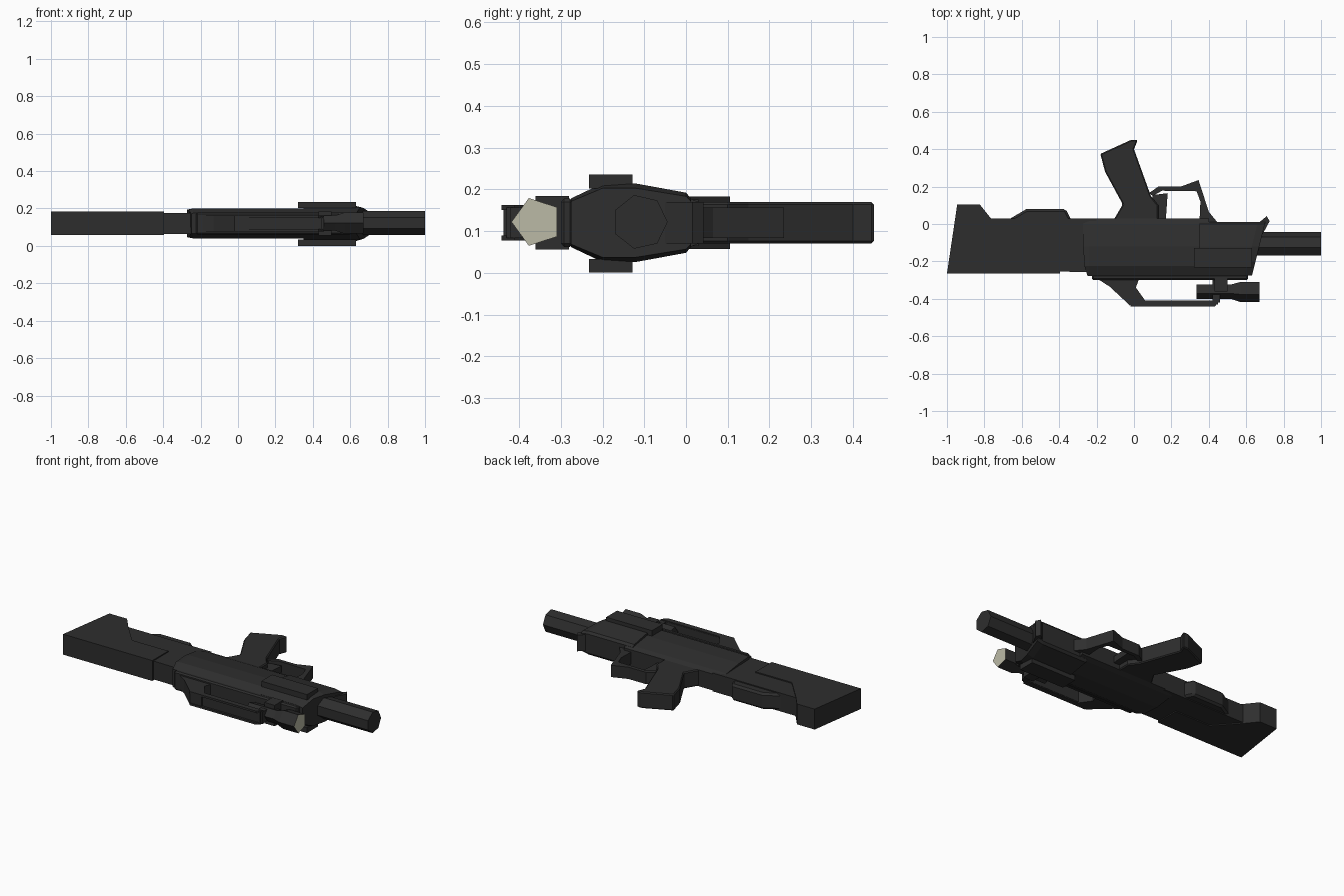
import bpy, bmesh, math

if "Cube" in bpy.data.objects:
    bpy.data.objects.remove(bpy.data.objects["Cube"])

ZC = 0.12  # mid-plane of the rifle, which lies on its side


def material(name, rgb):
    m = bpy.data.materials.new(name)
    m.diffuse_color = (*rgb, 1)
    m.use_nodes = True
    m.node_tree.nodes["Principled BSDF"].inputs["Base Color"].default_value = m.diffuse_color
    return m


GUNMETAL = material("dark gunmetal", (0.027, 0.027, 0.027))
LENS = material("pale lens", (0.5, 0.49, 0.38))


def finish(name, bm):
    bmesh.ops.recalc_face_normals(bm, faces=bm.faces)
    me = bpy.data.meshes.new(name)
    bm.to_mesh(me)
    bm.free()
    me.materials.append(GUNMETAL)
    ob = bpy.data.objects.new(name, me)
    bpy.context.collection.objects.link(ob)
    return ob


def loft(name, rings):
    """Skin a list of equal-length rings and cap both ends."""
    bm = bmesh.new()
    vs = [[bm.verts.new(p) for p in r] for r in rings]
    n = len(vs[0])
    for a, b in zip(vs, vs[1:]):
        for i in range(n):
            j = (i + 1) % n
            bm.faces.new((a[i], a[j], b[j], b[i]))
    bm.faces.new(vs[0])
    bm.faces.new(vs[-1])
    return finish(name, bm)


def plate(name, profile, half, bevel=0.0, zc=ZC):
    """Extrude an x/y outline symmetrically in z."""
    ob = loft(name, [[(x, y, zc + s * half) for x, y in profile] for s in (-1, 1)])
    if bevel:
        mod = ob.modifiers.new("chamfer", 'BEVEL')
        mod.width, mod.segments = bevel, 1
        mod.limit_method, mod.angle_limit = 'ANGLE', math.radians(50)
    return ob


def box(x0, x1, y0, y1):
    return [(x0, y0), (x1, y0), (x1, y1), (x0, y1)]


def section(half_profile, xs):
    """Mirrored y/z cross-section; xs gives x for each y."""
    pts = [(y, h) for y, h in half_profile] + [(y, -h) for y, h in reversed(half_profile)]
    return [(xs(y), y, ZC + h) for y, h in pts]


def tube(name, cy, stations, sides, start):
    rings = []
    for x, r in stations:
        rings.append([(x, cy + r * math.cos(start + 2 * math.pi * i / sides),
                       ZC + 0.002 + r * math.sin(start + 2 * math.pi * i / sides))
                      for i in range(sides)])
    return loft(name, rings)


# Stock: thick butt, thinner inner comb and cheek rest
plate("butt_stock", [(-1, -.265), (-.945, .105), (-.825, .105), (-.765, .03),
                     (-.64, -.11), (-.395, -.11), (-.395, -.265)], .0625)
plate("stock_core", [(-.8, -.25), (-.8, .03), (-.2, .03), (-.2, -.257)], .056)
plate("cheek_rest", [(-.68, .0), (-.66, .03), (-.575, .08), (-.365, .08),
                     (-.34, .03), (-.34, .0)], .05, .012)

# Receiver with faceted sides
rear = [(-.278, .055), (-.225, .08), (-.12, .08), (.0, .062), (.03, .05)]
loft("receiver", [section([(y, h * .92) for y, h in rear], lambda y: -.272 + .3 * max(0, -.2 - y)),
                  section(rear, lambda y: -.24), section(rear, lambda y: .4)])
fore = [(-.276, .058), (-.2, .094), (-.12, .094), (.0, .072), (.012, .058)]
slant = lambda y: .70 + .25 * y
loft("fore_end", [section(fore, lambda y: .35), section(fore, lambda y: slant(y) - .04),
                  section([(y, h * .88) for y, h in fore], slant)])
plate("front_lug", [(.62, -.05), (.69, -.05), (.725, .015), (.71, .042), (.665, .005), (.62, .0)], .05)

# Side plates, one on each flank
for side in (-1, 1):
    plate("side_plate", box(.32, .63, -.232, -.128), .0165, zc=ZC - .002 + side * .101)

# Barrel
tube("barrel", -.11, [(.6, .066), (1, .066)], 7, 0)

# Pistol grip, trigger and guard
plate("pistol_grip", [(-.11, .02), (-.06, .105), (-.155, .28), (-.18, .375), (-.015, .45),
                      (.02, .45), (.0, .40), (.09, .15), (.13, .1), (.13, .02)], .05, .006)
plate("trigger", [(.10, .08), (.10, .155), (.18, .165), (.17, .02), (.13, .02)], .02)
plate("trigger_guard", [(.08, .165), (.13, .2), (.25, .2), (.345, .235), (.40, .065), (.445, .01),
                        (.35, .01), (.355, .12), (.335, .175), (.15, .178), (.1, .15)], .036)

# Top rail and carrying handle
plate("top_rail", box(-.225, .61, -.3, -.27), .058, .008)
plate("handle_rear_strut", [(-.2, -.29), (-.13, -.335), (-.02, -.437), (.06, -.437), (.06, -.41),
                            (.01, -.34), (.025, -.3), (.0, -.285)], .042)
plate("handle_bar", box(.0, .45, -.43, -.408), .036)
for side in (-1, 1):
    plate("handle_edge_strip", [(-.02, -.442), (.43, -.442), (.46, -.41), (.0, -.41)],
          .006, zc=ZC + side * .036)
plate("handle_front_strut", box(.42, .46, -.42, -.28), .036)

# Scope with lens on the front
scope = tube("scope", -.358, [(.335, .043), (.52, .043), (.57, .06), (.672, .06)], 5, math.pi)
scope.data.materials.append(LENS)
for f in scope.data.polygons:
    if f.center.x > .67:
        f.material_index = 1
plate("scope_mount", box(.43, .5, -.36, -.28), .064)
